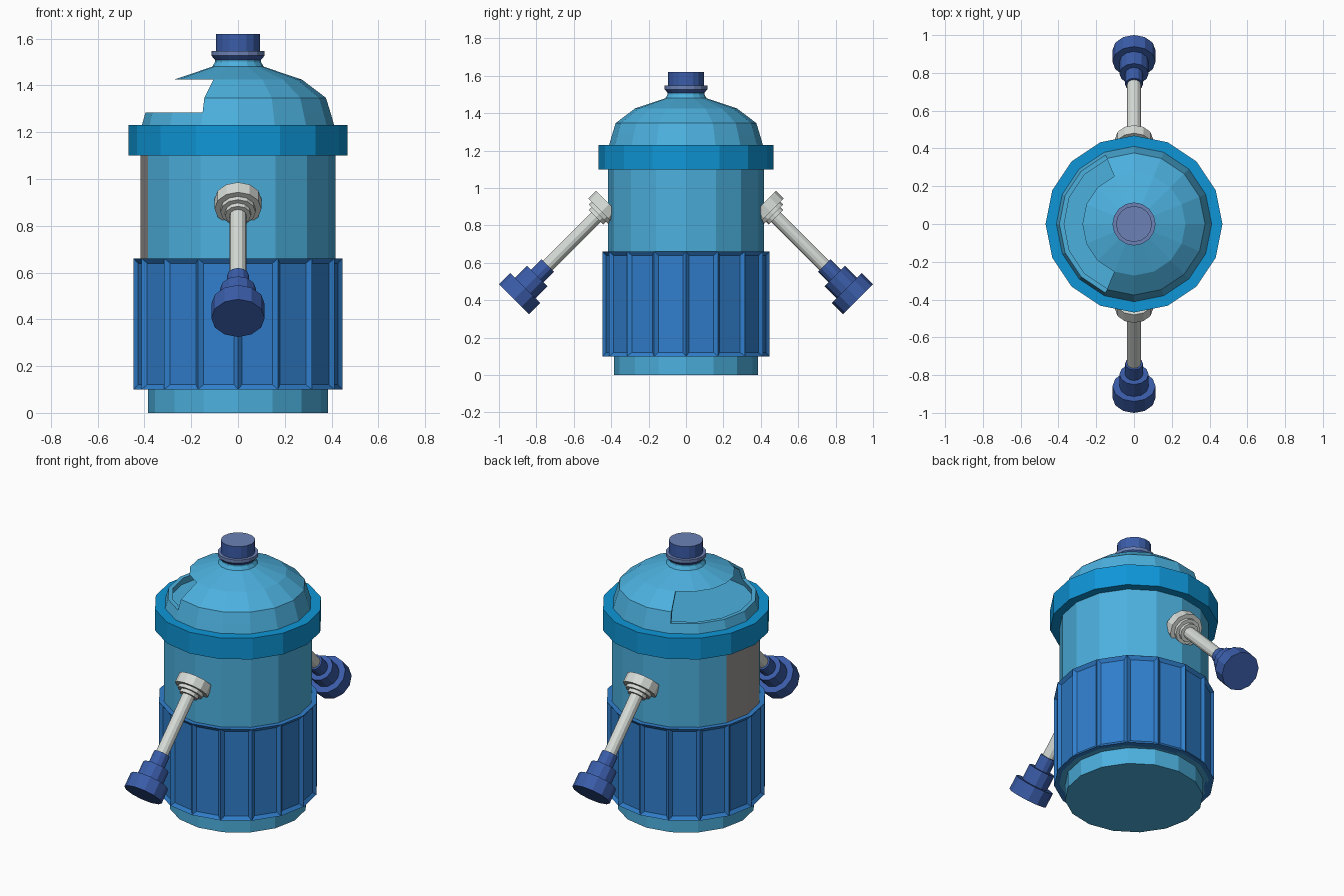
import bpy, bmesh, math
from mathutils import Vector, Matrix

if "Cube" in bpy.data.objects:
    bpy.data.objects.remove(bpy.data.objects["Cube"])


def material(name, r, g, b):
    lin = [(c / 255 / 12.92) if c < 10 else ((c / 255 + 0.055) / 1.055) ** 2.4 for c in (r, g, b)]
    m = bpy.data.materials.new(name)
    m.diffuse_color = (*lin, 1)
    m.use_nodes = True
    m.node_tree.nodes["Principled BSDF"].inputs["Base Color"].default_value = m.diffuse_color
    return m


LIGHT = material("light_blue", 76, 176, 222)
BRIGHT = material("bright_blue", 14, 150, 215)
MID = material("mid_blue", 48, 126, 204)
NAVY = material("navy", 58, 92, 168)
SLATE = material("slate_blue", 108, 130, 182)
WHITE = material("pale_grey", 214, 219, 214)
GREY = material("grey", 155, 152, 148)


def finish(name, bm, mats):
    bmesh.ops.recalc_face_normals(bm, faces=bm.faces)
    me = bpy.data.meshes.new(name)
    bm.to_mesh(me)
    bm.free()
    for m in mats:
        me.materials.append(m)
    ob = bpy.data.objects.new(name, me)
    bpy.context.collection.objects.link(ob)
    return ob


def rings(bm, profile, n):
    return [[bm.verts.new((r * math.cos(2 * math.pi * j / n), r * math.sin(2 * math.pi * j / n), z))
             for j in range(n)] for r, z in profile]


def lathe(profile, n=16, closed=False):
    """Turned solid, capped at both ends or closed into a tube."""
    bm = bmesh.new()
    rs = rings(bm, profile, n)
    pairs = list(zip(rs, rs[1:])) + ([(rs[-1], rs[0])] if closed else [])
    for a, b in pairs:
        for j in range(n):
            k = (j + 1) % n
            bm.faces.new((a[j], a[k], b[k], b[j]))
    if not closed:
        bm.faces.new(rs[0][::-1])
        bm.faces.new(rs[-1])
    bmesh.ops.recalc_face_normals(bm, faces=bm.faces)
    return bm


# Body with a grey panel on the left side
bm = lathe([(.385, 0), (.385, .1), (.417, .1), (.417, 1.2), (.385, 1.24)])
for f in bm.faces:
    c = f.calc_center_median()
    if .5 < c.z < .8 and c.x < -.39:
        f.material_index = 1
finish("body", bm, [LIGHT, GREY])

# Lower sleeve with recessed panels
bm = lathe([(.40, .1), (.446, .1), (.446, .66), (.40, .66)], closed=True)
outer = [f for f in bm.faces if abs(f.normal.z) < .1 and f.calc_center_median().xy.length > .42]
bmesh.ops.inset_individual(bm, faces=outer, thickness=.029, depth=-.015)
finish("sleeve", bm, [MID])

# Collar ring
finish("collar", lathe([(.40, 1.1), (.468, 1.1), (.468, 1.23), (.40, 1.23)], closed=True), [BRIGHT])

# Dome shell with an open window on the left side
profile = [(.414, 1.22), (.395, 1.285), (.376, 1.347), (.273, 1.425),
           (.11, 1.48), (.098, 1.5), (.098, 1.53)]
bm = bmesh.new()
out = rings(bm, profile, 16)
inn = rings(bm, [(r - .025, z) for r, z in profile], 16)
twin = {o: i for ro, ri in zip(out, inn) for o, i in zip(ro, ri)}
for k in range(len(profile) - 1):
    for j in range(16):
        if k in (1, 2) and 5 <= j <= 10:
            continue
        q = (out[k][j], out[k][(j + 1) % 16], out[k + 1][(j + 1) % 16], out[k + 1][j])
        bm.faces.new(q)
        bm.faces.new([twin[v] for v in reversed(q)])
for e in [e for e in bm.edges if len(e.link_faces) == 1 and e.verts[0] in twin]:
    a, b = e.verts
    bm.faces.new((a, b, twin[b], twin[a]))
bmesh.ops.delete(bm, geom=[v for v in bm.verts if not v.link_faces], context='VERTS')
finish("dome", bm, [LIGHT])

# Top cap with flange
bm = lathe([(.09, 1.50), (.114, 1.527), (.114, 1.547), (.095, 1.547), (.095, 1.62)])
for f in bm.faces:
    z = f.calc_center_median().z
    if z > 1.61 or 1.52 < z < 1.55:
        f.material_index = 1
finish("top_cap", bm, [NAVY, SLATE])

# Sloping arms with joint discs and knobs, on front and back
JOINT = [(.1, 0), (.1, .06), (.075, .06), (.075, .08), (.055, .08), (.055, .1),
         (.036, .1), (.036, .5)]
KNOB = [(.047, .465), (.047, .545), (.077, .545), (.077, .635), (.114, .635), (.114, .721)]
for side, sign in (("front", -1), ("back", 1)):
    axis = Vector((0, sign, -1)).normalized()
    place = Matrix.Translation((0, sign * .41, .915)) @ Vector((0, 0, 1)).rotation_difference(axis).to_matrix().to_4x4()
    for part, prof, mat in (("arm", JOINT, WHITE), ("knob", KNOB, NAVY)):
        bm = lathe(prof, 12)
        bm.transform(place)
        finish(side + "_" + part, bm, [mat])
